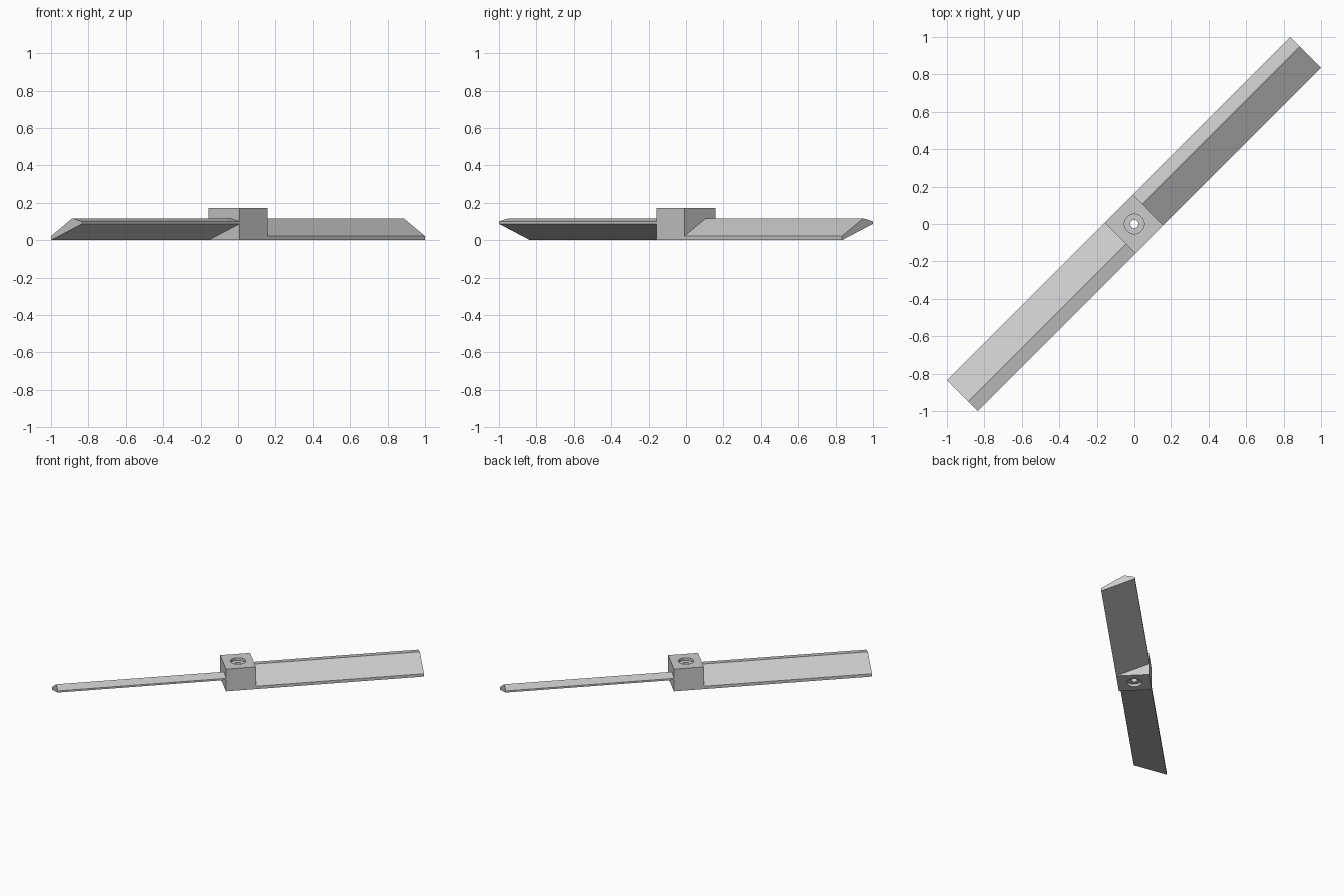
import bpy, bmesh
from math import pi
from mathutils import Matrix

if "Cube" in bpy.data.objects:
    bpy.data.objects.remove(bpy.data.objects["Cube"])

grey = bpy.data.materials.new("light_grey")
grey.use_nodes = True
colour = (0.6, 0.6, 0.6, 1)
grey.diffuse_color = colour
grey.node_tree.nodes["Principled BSDF"].inputs["Base Color"].default_value = colour

HUB_U, HALF_W, HUB_H, TIP = 0.106, 0.117, 0.171, 1.297


def make_object(name, bm, angle):
    bmesh.ops.recalc_face_normals(bm, faces=bm.faces)
    bm.transform(Matrix.Rotation(angle, 4, "Z"))
    mesh = bpy.data.meshes.new(name)
    bm.to_mesh(mesh)
    bm.free()
    mesh.materials.append(grey)
    obj = bpy.data.objects.new(name, mesh)
    bpy.context.collection.objects.link(obj)
    return obj


def loft(rings):
    """Closed solid through matching rings of points."""
    bm = bmesh.new()
    rows = [[bm.verts.new(p) for p in ring] for ring in rings]
    n = len(rows[0])
    for a, b in zip(rows, rows[1:]):
        for i in range(n):
            j = (i + 1) % n
            bm.faces.new((a[i], a[j], b[j], b[i]))
    bm.faces.new(rows[0])
    bm.faces.new(rows[-1])
    return bm


# Pitched blades: one cross-section extruded outward, turned half a turn for the other
section = [(-HALF_W, 0), (HALF_W, 0.087), (HALF_W, 0.1), (0.044, 0.117), (-HALF_W, 0.022)]
for name, turn in (("back_left_blade", 0), ("front_right_blade", pi)):
    bm = loft([[(u, v, z) for v, z in section] for u in (HUB_U - 0.004, TIP)])
    make_object(name, bm, pi / 4 + turn)

# Square hub block
corners = [(-HUB_U, -HALF_W), (HUB_U, -HALF_W), (HUB_U, HALF_W), (-HUB_U, HALF_W)]
hub = make_object("hub", loft([[(x, y, z) for x, y in corners] for z in (0, HUB_H)]), pi / 4)

# Shaft hole, recessed at both ends
RECESS = 0.02
profile = [(0.053, -0.05), (0.053, RECESS), (0.022, RECESS),
           (0.022, HUB_H - RECESS), (0.053, HUB_H - RECESS), (0.053, HUB_H + 0.05)]
SIDES = 32
rings = [[Matrix.Rotation(2 * pi * i / SIDES, 3, "Z") @ Matrix.Translation((r, 0, z)).translation
          for i in range(SIDES)] for r, z in profile]
cutter = make_object("hole_cutter", loft(rings), 0)
cutter.hide_render = True
mod = hub.modifiers.new("shaft_hole", "BOOLEAN")
mod.operation, mod.solver, mod.object = "DIFFERENCE", "EXACT", cutter
bpy.ops.object.select_all(action="DESELECT")
bpy.context.view_layer.objects.active = hub
hub.select_set(True)
bpy.ops.object.modifier_apply(modifier=mod.name)
bpy.data.objects.remove(cutter)
bpy.ops.object.shade_smooth_by_angle()
